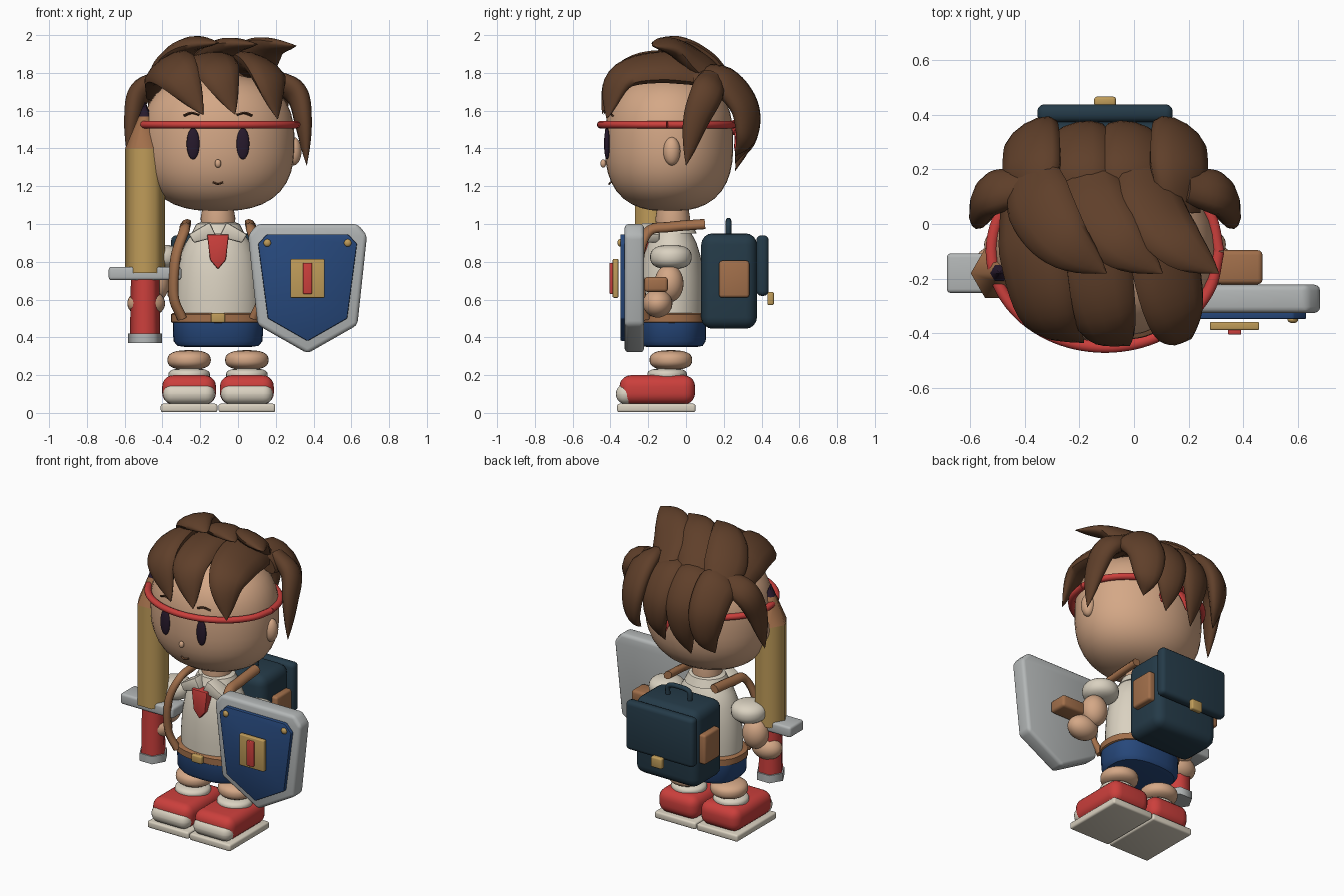
import bpy, bmesh
from math import sin, cos, pi, radians, hypot, copysign
from mathutils import Vector

cube = bpy.data.objects.get("Cube")
if cube:
    bpy.data.objects.remove(cube, do_unlink=True)

MID, BODY_Y = -0.106, -0.075
HEAD = Vector((MID, -0.09, 1.43))


def material(name, rgb):
    m = bpy.data.materials.new(name)
    m.use_nodes = True
    col = (*rgb, 1)
    m.diffuse_color = col
    m.node_tree.nodes["Principled BSDF"].inputs["Base Color"].default_value = col
    return m


SKIN = material("skin", (.66, .39, .24))
HAIR = material("hair brown", (.115, .05, .023))
RED = material("red", (.6, .05, .045))
BLUE = material("blue", (.02, .065, .2))
TEAL = material("dark teal", (.018, .043, .065))
CREAM = material("cream", (.7, .64, .53))
SILVER = material("silver", (.45, .47, .47))
GOLD = material("gold", (.52, .33, .1))
LEATHER = material("leather", (.36, .16, .07))
DARK = material("dark plum", (.02, .01, .025))


def finish(name, bm, mat, angle=40):
    bmesh.ops.recalc_face_normals(bm, faces=bm.faces)
    me = bpy.data.meshes.new(name)
    bm.to_mesh(me)
    bm.free()
    me.materials.append(mat)
    me.shade_smooth()
    me.set_sharp_from_angle(angle=radians(angle))
    ob = bpy.data.objects.new(name, me)
    bpy.context.collection.objects.link(ob)
    return ob


def round_edges(bm, width, seg):
    bmesh.ops.bevel(bm, geom=bm.edges[:], offset=width, segments=seg,
                    affect='EDGES', profile=.5, clamp_overlap=True)


def box(name, mat, c, size, bevel=.01, seg=3):
    bm = bmesh.new()
    bmesh.ops.create_cube(bm, size=1)
    for v in bm.verts:
        v.co = Vector(c) + Vector(a * b for a, b in zip(v.co, size))
    round_edges(bm, bevel, seg)
    return finish(name, bm, mat)


def ball(name, mat, c, r, power=2, seg=28):
    """Ellipsoid, round in plan; a power above 2 squares its upright section."""
    bm = bmesh.new()
    bmesh.ops.create_uvsphere(bm, u_segments=seg, v_segments=seg // 2 + 2, radius=1)
    for v in bm.verts:
        k = (hypot(v.co.x, v.co.y) ** power + abs(v.co.z) ** power) ** (-1 / power)
        v.co = Vector(c) + Vector(a * b * k for a, b in zip(v.co, r))
    return finish(name, bm, mat, 80)


def skin_rings(bm, rings):
    rings = [[bm.verts.new(p) for p in ring] for ring in rings]
    n = len(rings[0])
    for a, b in zip(rings, rings[1:]):
        for i in range(n):
            bm.faces.new((a[i], a[(i + 1) % n], b[(i + 1) % n], b[i]))
    bm.faces.new(rings[0])
    bm.faces.new(rings[-1])


def lathe(name, mat, xy, profile, sy=1, n=32, angle=40, square=1):
    """Stacked rings; square below 1 pushes the plan towards a box."""
    def bend(a): return copysign(abs(a) ** square, a)
    bm = bmesh.new()
    skin_rings(bm, [[(xy[0] + r * bend(cos(2 * pi * i / n)), xy[1] + sy * r * bend(sin(2 * pi * i / n)), z)
                     for i in range(n)] for r, z in profile])
    return finish(name, bm, mat, angle)


def plate(name, mat, pts, y0, y1, bevel, seg=2):
    """Outline in x and z, extruded along y."""
    bm = bmesh.new()
    skin_rings(bm, [[(x, y, z) for x, z in pts] for y in (y0, y1)])
    round_edges(bm, bevel, seg)
    return finish(name, bm, mat)


def smooth_path(pts, steps=6):
    p = [Vector(q) for q in pts]
    p = [2 * p[0] - p[1]] + p + [2 * p[-1] - p[-2]]
    out = []
    for a, b, c, d in zip(p, p[1:], p[2:], p[3:]):
        for i in range(steps):
            t = i / steps
            out.append(b + (c - a) * t / 2 + (2 * a - 5 * b + 4 * c - d) * t * t / 2
                       + (3 * b - a - 3 * c + d) * t ** 3 / 2)
    return out + [p[-2]]


def sweep(name, mat, pts, w, t, taper=lambda u: 1, centre=HEAD, n=12, angle=60):
    """Flat oval swept along a path, its face turned away from the centre."""
    path = smooth_path(pts)
    rings = []
    for i, p in enumerate(path):
        tan = (path[min(i + 1, len(path) - 1)] - path[max(i - 1, 0)]).normalized()
        out = p - Vector(centre)
        out = (out - tan * out.dot(tan)).normalized()
        side = tan.cross(out)
        k = taper(i / (len(path) - 1))
        rings.append([p + side * (w * k * cos(2 * pi * j / n)) + out * (t * k * sin(2 * pi * j / n))
                      for j in range(n)])
    bm = bmesh.new()
    skin_rings(bm, rings)
    return finish(name, bm, mat, angle)


def lock_taper(u):
    return max(.01, min(1, .75 + u) * (1 - u ** 3.6))


# Head, neck and face
ball("head", SKIN, HEAD, (.405, .34, .362), 2.6, 40)
lathe("neck", SKIN, (MID, -.07), [(.085, .95), (.092, 1.03), (.08, 1.1)])
ball("nose", SKIN, (MID, -.438, 1.32), (.017, .015, .022), seg=12)
sweep("mouth", HAIR, [(MID - .026, -.4, 1.22), (MID, -.406, 1.212), (MID + .026, -.4, 1.22)],
      .005, .006, n=6)
for s, side in ((1, "left"), (-1, "right")):
    def X(d): return MID + s * d
    ball(side + "_ear", SKIN, (X(.4), -.075, 1.385), (.042, .045, .075))
    ball(side + "_eye", DARK, (X(.132), -.418, 1.425), (.034, .016, .083))
    sweep(side + "_eyebrow", HAIR, [(X(.1), -.412, 1.578), (X(.14), -.405, 1.588),
          (X(.18), -.39, 1.574)], .006, .01, n=6)

# Headband with knotted tails
ring = [(MID + .415 * cos(a * pi / 8), -.1 + .35 * sin(a * pi / 8), 1.525) for a in range(17)]
sweep("headband", RED, ring, .02, .022)
ball("headband_knot", RED, (MID, .255, 1.51), (.05, .035, .04))
for s, side in ((1, "left"), (-1, "right")):
    sweep(side + "_headband_tail", RED, [(MID, .255, 1.51), (MID + s * .06, .27, 1.45),
          (MID + s * .12, .27, 1.36)], .05, .018, lambda u: .3 + u * .7 if u < .8 else 4.3 * (1.01 - u))

# Hair: fringe, raised tufts, back locks and side locks
fringe = [[(-.40, .12, 1.72), (-.37, -.12, 1.825), (-.31, -.35, 1.78), (-.185, -.435, 1.58)],
          [(-.15, .14, 1.80), (-.15, -.12, 1.85), (-.10, -.36, 1.79), (-.016, -.445, 1.58)],
          [(.08, .14, 1.79), (.11, -.12, 1.83), (.16, -.345, 1.77), (.21, -.42, 1.555)]]
for i, pts in enumerate(fringe):
    sweep(f"fringe_lock_{i + 1}", HAIR, pts, .145, .062, lock_taper)
for i in range(3):
    x, dz = .205 * i, -.008 * i
    sweep(f"top_tuft_{i + 1}", HAIR, [(-.38 + x, .2, 1.74), (-.34 + x, .06, 1.865 + dz),
          (-.25 + x, -.07, 1.95 + dz), (-.1 + x, -.18, 1.96 + dz)], .132, .056, lock_taper)
for i, (x, tip) in enumerate([(-.375, 1.33), (-.2, 1.28), (-.01, 1.32), (.165, 1.36)]):
    sweep(f"back_lock_{i + 1}", HAIR, [(x, .04, 1.76), (x, .2, 1.75), (x, .31, 1.62),
          (x, .32, 1.46), (x - .02, .26, tip)], .125, .06, lock_taper)
for s, side in ((1, "left"), (-1, "right")):
    sweep(side + "_side_lock", HAIR, [(MID + s * .29, .14, 1.77), (MID + s * .415, .11, 1.69),
          (MID + s * .452, .05, 1.54), (MID + s * .47, .0, 1.31)], .09, .058, lock_taper)

# Shirt, collar, tie, belt and shorts
lathe("shirt", CREAM, (MID, BODY_Y), [(.225, .48), (.228, .6), (.22, .72), (.2, .83), (.172, .9),
      (.13, .96), (.09, 1)], .76)
lathe("shorts", BLUE, (MID, BODY_Y), [(.18, .35), (.215, .355), (.236, .38), (.24, .49)], .76,
      square=.8)
lathe("belt", LEATHER, (MID, BODY_Y), [(.235, .475), (.25, .482), (.25, .522), (.235, .53)], .76,
      square=.85)
box("belt_buckle", GOLD, (MID, -.27, .503), (.075, .03, .05), .008)
lathe("collar", CREAM, (MID, -.07), [(.14, .95), (.115, 1), (.09, 1.01)], .9)
plate("tie", RED, [(MID + x, z) for x, z in ((-.058, .945), (.058, .945), (.042, .81), (0, .76),
      (-.042, .81))], -.255, -.19, .008)

# Arms, straps and legs
for s, side in ((1, "left"), (-1, "right")):
    def X(d): return MID + s * d
    plate(side + "_collar_flap", CREAM, [(X(x), z) for x, z in ((.008, .935), (.045, 1.01),
          (.155, .945), (.128, .9), (.03, .925))], -.235, -.14, .01)
    ball(side + "_sleeve", CREAM, (X(.3), -.08, .825), (.11, .11, .065), 2.5)
    ball(side + "_forearm", SKIN, (X(.34), -.09, .685), (.082, .077, .1))
    ball(side + "_hand", SKIN, (X(.38), -.15, .58), (.1, .078, .075))
    sweep(side + "_strap", LEATHER, [(X(.17), .1, 1), (X(.175), -.08, .985), (X(.18), -.2, .96),
          (X(.225), -.25, .82), (X(.235), -.24, .62), (X(.19), -.215, .5)], .032, .024,
          centre=(MID, BODY_Y, .75), n=8)
    leg = X(.153)
    ball(side + "_leg", SKIN, (leg, -.08, .28), (.115, .113, .052), 2.6)
    ball(side + "_sock", CREAM, (leg, -.1, .2), (.11, .105, .036), 3)
    box(side + "_shoe", RED, (leg, -.152, .122), (.285, .40, .155), .06, 5)
    box(side + "_toe_cap", CREAM, (leg, -.315, .1), (.275, .112, .108), .052, 5)
    box(side + "_sole", CREAM, (leg, -.157, .026), (.3, .415, .045), .012)

# Backpack
box("backpack", TEAL, (MID, .228, .698), (.46, .295, .505), .06, 4)
box("backpack_flap", TEAL, (MID, .405, .78), (.495, .065, .32), .025)
box("backpack_clasp", GOLD, (MID, .448, .605), (.08, .035, .07), .01)
sweep("backpack_handle", TEAL, [(MID - .08, .225, .93), (MID - .075, .225, 1.005),
      (MID, .225, 1.018), (MID + .075, .225, 1.005), (MID + .08, .225, .93)], .015, .015,
      centre=(MID, .225, .8))
for s, side in ((1, "left"), (-1, "right")):
    box(side + "_side_pocket", LEATHER, (MID + s * .238, .255, .708), (.06, .16, .195), .015)

# Pencil sword
SWORD = (-.492, -.18)
for name, mat, prof in (("sword_shaft", GOLD, [(.105, .74), (.105, 1.4)]),
                        ("sword_wood", LEATHER, [(.105, 1.4), (.034, 1.57)]),
                        ("sword_tip", DARK, [(.036, 1.565), (.002, 1.645)]),
                        ("sword_handle", RED, [(.08, .41), (.075, .72)]),
                        ("sword_pommel", SILVER, [(.09, .37), (.09, .42)])):
    lathe(name, mat, SWORD, prof, n=6, angle=62)
box("sword_guard", SILVER, (*SWORD, .738), (.385, .145, .07), .015)

# Shield
CX = .368


def shield_outline(half):
    return [(CX + d, z) for d, z in half] + [(CX - d, z) for d, z in half[::-1] if d]


rim = shield_outline([(.265, 1), (.315, .94), (.264, .465), (0, .315)])
panel = shield_outline([(.215, .945), (.262, .895), (.21, .5), (0, .38)])
plate("shield_rim", SILVER, rim, -.325, -.222, .022, 3)
plate("shield_panel", BLUE, panel, -.348, -.31, .006)
box("shield_emblem", GOLD, (CX, -.373, .712), (.18, .03, .205), .006)
box("shield_emblem_bar", RED, (CX, -.395, .712), (.048, .02, .165), .005)
box("shield_grip", LEATHER, (.385, -.158, .68), (.17, .125, .08), .018)
for s, side in ((1, "left"), (-1, "right")):
    ball(side + "_shield_rivet", GOLD, (CX + s * .213, -.35, .9), (.02, .013, .02), seg=14)
